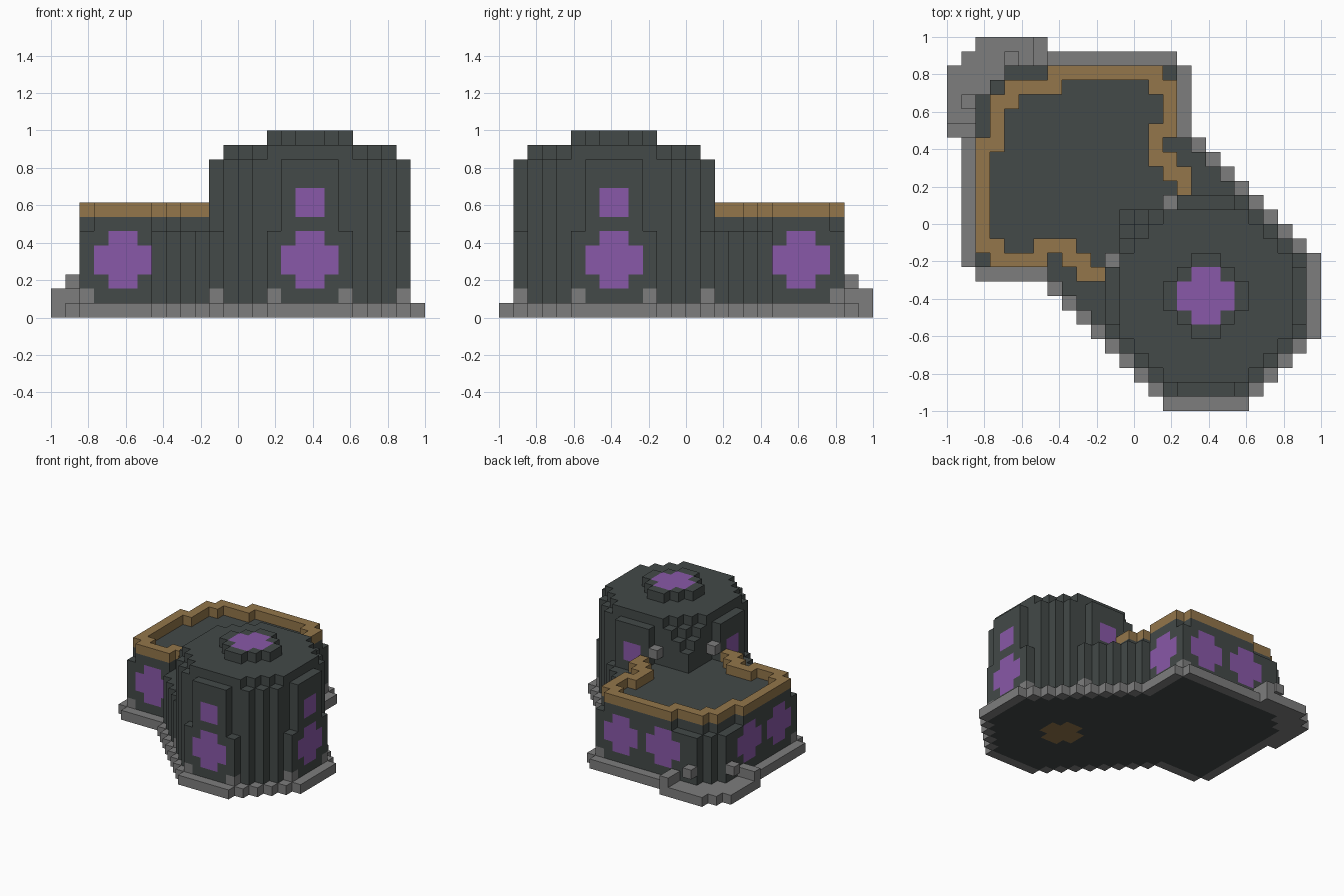
import bpy
import bmesh
from mathutils import Vector

cube = bpy.data.objects.get("Cube")
if cube:
    bpy.data.objects.remove(cube, do_unlink=True)

N = 26             # grid cells along x and y
U = 2 / N          # block size
GRID = [(i, j) for i in range(N) for j in range(N)]


def material(name, rgb):
    m = bpy.data.materials.new(name)
    m.use_nodes = True
    m.diffuse_color = (*rgb, 1)
    m.node_tree.nodes["Principled BSDF"].inputs["Base Color"].default_value = (*rgb, 1)
    return m


DARK, GREY, PURPLE, TAN = range(4)
MATS = [material("dark_stone", (0.056, 0.067, 0.065)),
        material("grey_stone", (0.205, 0.205, 0.205)),
        material("purple_glass", (0.25, 0.098, 0.392)),
        material("tan_trim", (0.292, 0.181, 0.069))]

DIRS = [Vector(d) for d in ((1, 0, 0), (-1, 0, 0), (0, 1, 0), (0, -1, 0), (0, 0, 1), (0, 0, -1))]


def build(name, cells):
    """Turn a {(i, j, k): colour} block layout into one outer shell."""
    bm = bmesh.new()
    cache = {}

    def vert(p):
        key = tuple(round(2 * c) for c in p)
        if key not in cache:
            cache[key] = bm.verts.new(((p.x * U) - 1, (p.y * U) - 1, p.z * U))
        return cache[key]

    for cell, colour in cells.items():
        centre = Vector(cell) + Vector((0.5, 0.5, 0.5))
        for d in DIRS:
            if tuple(int(c + e) for c, e in zip(cell, d)) in cells:
                continue
            a = Vector((d.y, d.z, d.x)) / 2
            b = d.cross(a)
            mid = centre + d / 2
            f = bm.faces.new([vert(mid + s * a + t * b)
                              for s, t in ((-1, -1), (1, -1), (1, 1), (-1, 1))])
            f.material_index = colour
    mesh = bpy.data.meshes.new(name)
    bm.to_mesh(mesh)
    bm.free()
    for m in MATS:
        mesh.materials.append(m)
    obj = bpy.data.objects.new(name, mesh)
    bpy.context.collection.objects.link(obj)
    return obj


def fill(cells, plan, low, high, colour=DARK):
    for i, j in plan:
        for k in range(low, high):
            cells[i, j, k] = colour


def mirror(plan):
    """Reflect a plan across the diagonal axis of the building."""
    return {(N - 1 - j, N - 1 - i) for i, j in plan}


def octagon(size, total):
    """Stepped octagon around the tower centre."""
    return {(i, j) for i, j in GRID
            if max(abs(i - 17.5), abs(j - 7.5)) <= size
            and abs(i - 17.5) + abs(j - 7.5) <= total}


def cross(start):
    """Window cells (offset, height) of a rounded cross four blocks wide."""
    return [(start + a, 2 + b) for a in range(4) for b in range(4)
            if a in (1, 2) or b in (1, 2)]


# Ground plans
tower = octagon(6.5, 9)
tower_posts = {(i, j) for i, j in tower
               if {abs(i - 17.5), abs(j - 7.5)} == {2.5, 6.5}}
hall = {(i, j) for i, j in GRID
        if 2 <= i <= 15 and 10 <= j <= 23 and j - i <= 19}
link = {(i, j) for i, j in GRID
        if 16 <= i + j <= 34 and 7 <= i <= 19 and 6 <= j <= 18}
low_plan = tower | hall | link
hall_posts = {(2, 10), (15, 23)}
porch = {(4, 23), (5, 23), (6, 23), (3, 22)}
hall_top = hall - hall_posts - {(7, 10), (15, 18)} - porch - mirror(porch)
hall_top |= {(i, j) for i, j in link if 18 <= i + j <= 32 and j >= 9 and i <= 16}

# Plinth with dark floor, tan floor patch and entrance terrace
terrace = {(i, j) for i, j in GRID if i <= 6 and j >= 19 and j - i <= 23}
spread = {(i + a, j + b) for i, j in low_plan
          for a, b in ((1, 0), (-1, 0), (0, 1), (0, -1))}
plinth = {}
fill(plinth, spread | terrace, 0, 1, GREY)
fill(plinth, low_plan, 0, 1)
fill(plinth, octagon(1.5, 2), 0, 1, TAN)
kerb = {(6, 24), (6, 25)}
fill(plinth, kerb | mirror(kerb), 1, 2, GREY)
build("plinth", plinth)

# Hall with corner posts and cross windows
walls = {}
fill(walls, (hall | link) - tower, 1, 6)
fill(walls, hall_top, 6, 7)
fill(walls, hall_posts, 1, 2, GREY)
for a, k in cross(3):
    walls[a, 10, k] = PURPLE
    walls[15, N - 1 - a, k] = PURPLE
for start in (6, 11):
    for a, k in cross(start):
        walls[a, 23, k] = PURPLE
        walls[2, N - 1 - a, k] = PURPLE
build("hall", walls)

# Parapet along the open edge of the hall roof
parapet = {}
solid = hall_top | tower
rim = {(i, j) for i, j in hall_top - tower
       if any((i + a, j + b) not in solid for a in (-1, 0, 1) for b in (-1, 0, 1))}
fill(parapet, rim, 7, 8, TAN)
build("roof_parapet", parapet)

# Tower with posts, windows, stepped roof and roof light
keep = {}
fill(keep, tower, 1, 6)
fill(keep, tower_posts, 1, 2, GREY)
fill(keep, tower - tower_posts, 6, 11)
fill(keep, octagon(5.5, 8), 11, 12)
fill(keep, octagon(2.5, 3), 12, 13)
fill(keep, octagon(1.5, 2), 12, 13, PURPLE)
for a, k in cross(16):
    keep[a, 1, k] = PURPLE
    keep[24, N - 1 - a, k] = PURPLE
for a in (17, 18):
    for k in (7, 8):
        for j in (1, 14):
            keep[a, j, k] = PURPLE
            keep[N - 1 - j, N - 1 - a, k] = PURPLE
build("tower", keep)

# Stepped porch where the tower meets the hall roof
steps = {}
fill(steps, {(12, 13)}, 7, 9)
fill(steps, {(12, 12), (13, 13)}, 7, 10)
build("tower_porch", steps)

# Lamps beside both doorways
for name, spot, k in (("entrance_lamp", (4, 24), 2), ("roof_lamp", (15, 14), 8)):
    lamps = {}
    fill(lamps, {spot} | mirror({spot}), k, k + 1, GREY)
    build(name + "s", lamps)
